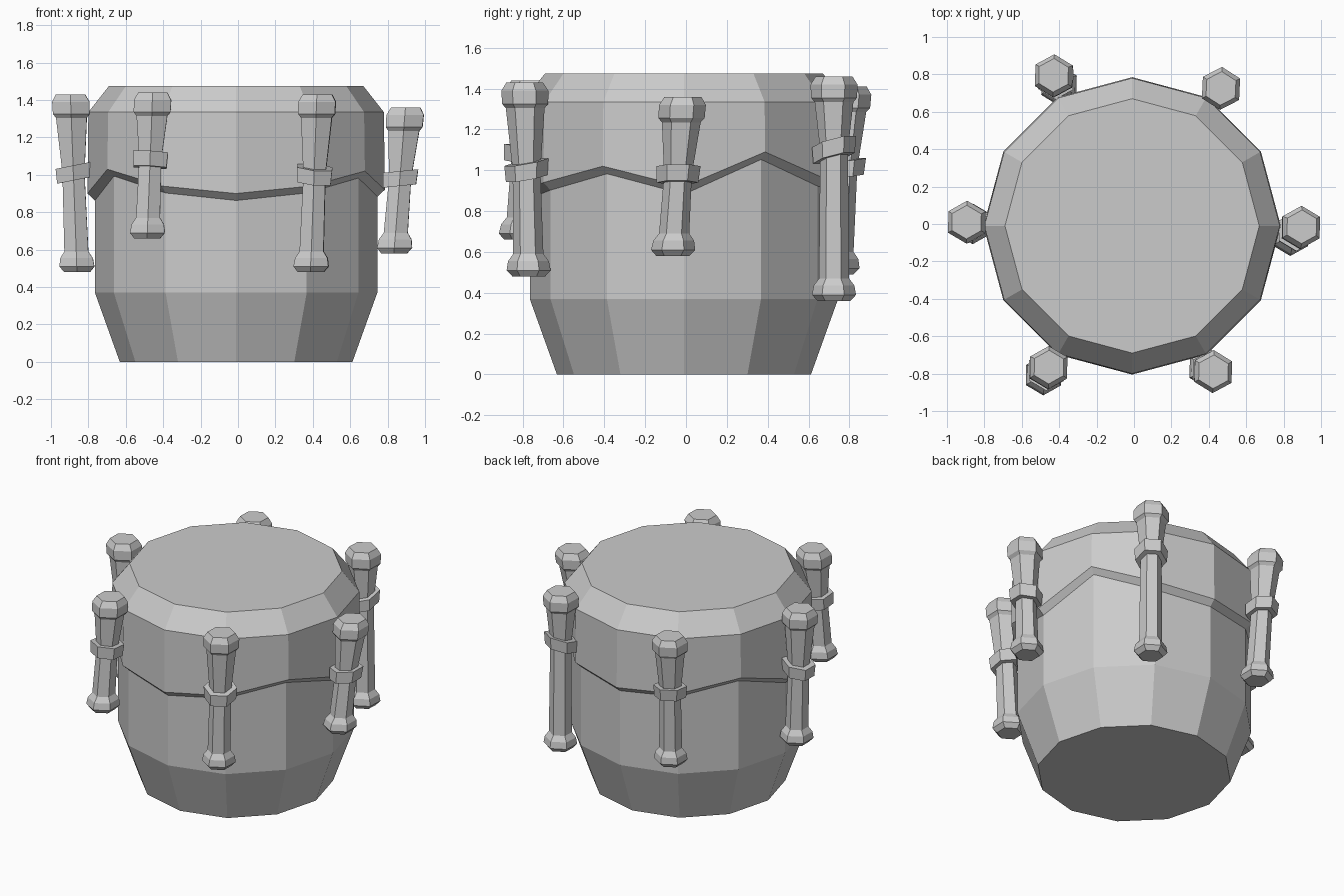
import bpy, bmesh
from math import sin, cos, pi, atan2
from mathutils import Vector

if "Cube" in bpy.data.objects:
    bpy.data.objects.remove(bpy.data.objects["Cube"])


def skin_rings(name, rings, closed=False):
    """Join equal-sized vertex rings into one flat-shaded solid."""
    bm = bmesh.new()
    rows = [[bm.verts.new(p) for p in ring] for ring in rings]
    n = len(rows[0])
    pairs = list(zip(rows, rows[1:]))
    if closed:
        pairs.append((rows[-1], rows[0]))
    for a, b in pairs:
        for i in range(n):
            j = (i + 1) % n
            bm.faces.new((a[i], a[j], b[j], b[i]))
    if not closed:
        bm.faces.new(rows[0])
        bm.faces.new(rows[-1])
    bmesh.ops.recalc_face_normals(bm, faces=bm.faces)
    mesh = bpy.data.meshes.new(name)
    bm.to_mesh(mesh)
    bm.free()
    ob = bpy.data.objects.new(name, mesh)
    bpy.context.collection.objects.link(ob)
    return ob


def drum_ring(r, z):
    zs = z if isinstance(z, list) else [z] * 12
    return [(r * cos(k * pi / 6) - 0.01, r * sin(k * pi / 6) - 0.01, zs[k])
            for k in range(12)]


# Drum shell
skin_rings("drum_shell", [drum_ring(0.622, 0), drum_ring(0.755, 0.37),
                          drum_ring(0.755, 1.25)])

# Drum skin with an uneven lower edge
hem = [0.92, 1.09, 0.96, 0.93, 0.95, 1.03, 0.9, 1.03, 0.94, 0.9, 0.94, 1.02]
skin_rings("drum_skin", [drum_ring(0.752, [z - 0.04 for z in hem]),
                         drum_ring(0.795, hem),
                         drum_ring(0.79, 1.335), drum_ring(0.68, 1.475)])


def hex_ring(center, r, ang, slant=0.0):
    """Hexagon with one flat side facing away from the drum."""
    pts = []
    for k in range(6):
        a = pi / 6 + k * pi / 3
        u, v = r * cos(a), r * sin(a)
        pts.append(center + Vector((u * cos(ang) - v * sin(ang),
                                    u * sin(ang) + v * cos(ang), u * slant)))
    return pts


def peg(label, top, bottom, band_z, slant):
    top, bottom = Vector(top), Vector(bottom)
    ang = atan2(top.y, top.x)

    def at(z):
        return bottom.lerp(top, (z - bottom.z) / (top.z - bottom.z))

    # Flared peg body
    t, b = top.z, bottom.z
    profile = [(t, 0.09), (t - 0.04, 0.115), (t - 0.105, 0.113),
               (t - 0.125, 0.095), (band_z, 0.068), (b + 0.11, 0.074),
               (b + 0.075, 0.1), (b + 0.03, 0.108), (b, 0.08)]
    skin_rings("peg_" + label, [hex_ring(at(z), r, ang) for z, r in profile])

    # Binding around the peg
    skin_rings("peg_band_" + label,
               [hex_ring(at(band_z + dz), r, ang, slant) for dz, r in
                [(-0.04, 0.102), (0.04, 0.108)]])


peg("left", (-0.895, 0.01, 1.43), (-0.86, 0.0, 0.48), 1.01, -0.2)
peg("right", (0.897, -0.015, 1.36), (0.835, -0.065, 0.58), 0.98, 0.1)
peg("front_right", (0.425, -0.79, 1.43), (0.39, -0.77, 0.48), 1.0, -0.2)
peg("front_left", (-0.455, -0.765, 1.44), (-0.485, -0.81, 0.66), 1.08, 0.1)
peg("back_right", (0.465, 0.725, 1.46), (0.47, 0.725, 0.36), 1.1, 0.3)
peg("back_left", (-0.43, 0.795, 1.41), (-0.4, 0.74, 0.49), 1.01, 0.1)
